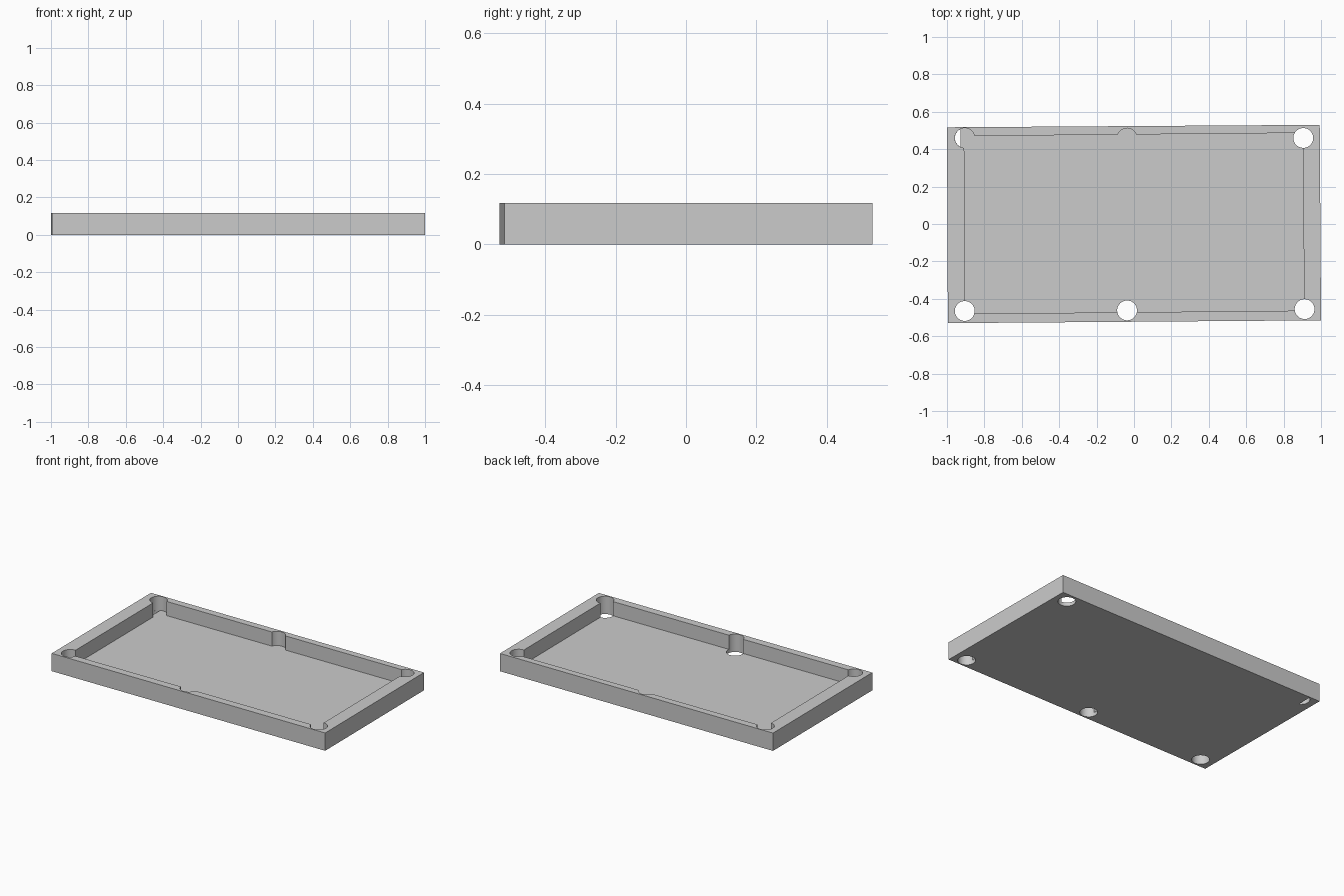
import bpy, bmesh
from math import cos, sin, acos, pi

if "Cube" in bpy.data.objects:
    bpy.data.objects.remove(bpy.data.objects["Cube"])

HEIGHT, FLOOR, R = 0.118, 0.024, 0.053


def prism(name, points, z0, z1):
    """Extrude a counter-clockwise outline from z0 to z1."""
    bm = bmesh.new()
    face = bm.faces.new([bm.verts.new((x, y, z0)) for x, y in points])
    ext = bmesh.ops.extrude_face_region(bm, geom=[face])
    top = [g for g in ext["geom"] if isinstance(g, bmesh.types.BMVert)]
    bmesh.ops.translate(bm, verts=top, vec=(0, 0, z1 - z0))
    bmesh.ops.recalc_face_normals(bm, faces=bm.faces[:])
    mesh = bpy.data.meshes.new(name)
    bm.to_mesh(mesh)
    bm.free()
    obj = bpy.data.objects.new(name, mesh)
    bpy.context.collection.objects.link(obj)
    return obj


def arc(cx, cy, r, a0, a1, n):
    return [(cx + r * cos(a0 + (a1 - a0) * i / n),
             cy + r * sin(a0 + (a1 - a0) * i / n)) for i in range(n + 1)]


def cut(target, cutter):
    cutter.hide_render = True
    mod = target.modifiers.new("cut", 'BOOLEAN')
    mod.operation, mod.solver, mod.object = 'DIFFERENCE', 'EXACT', cutter
    bpy.context.view_layer.objects.active = target
    bpy.ops.object.modifier_apply(modifier=mod.name)
    bpy.data.objects.remove(cutter)


# Slightly skewed slab
tray = prism("tray", [(-0.995, -0.53), (1.0, -0.515), (0.993, 0.53), (-1.0, 0.517)],
             0, HEIGHT)

# Shallow pocket leaving a thin floor
cut(tray, prism("pocket", [(-0.903, -0.48), (0.91, -0.463), (0.903, 0.487), (-0.908, 0.47)],
                FLOOR, 0.3))

# Screw holes through wall and floor
for x, y in [(-0.905, -0.465), (-0.037, -0.462), (0.912, -0.455), (0.905, 0.46)]:
    cut(tray, prism("hole", arc(x, y, R, 0, 2 * pi, 48)[:-1], -0.1, 0.3))

# Holes that stop at the floor
for x, y in [(-0.037, 0.459), (-0.905, 0.46)]:
    cut(tray, prism("blind_hole", arc(x, y, R, 0, 2 * pi, 48)[:-1], FLOOR, 0.3))

# Sliver of the back left hole that breaks through the floor
a = acos(-0.022 / R)
cut(tray, prism("slit", arc(-0.905, 0.46, R - 0.0005, a, 2 * pi - a, 24), -0.1, FLOOR + 0.03))

# Smooth hole walls, sharp edges elsewhere
tray.select_set(True)
bpy.context.view_layer.objects.active = tray
bpy.ops.object.shade_smooth_by_angle(angle=pi / 6)
